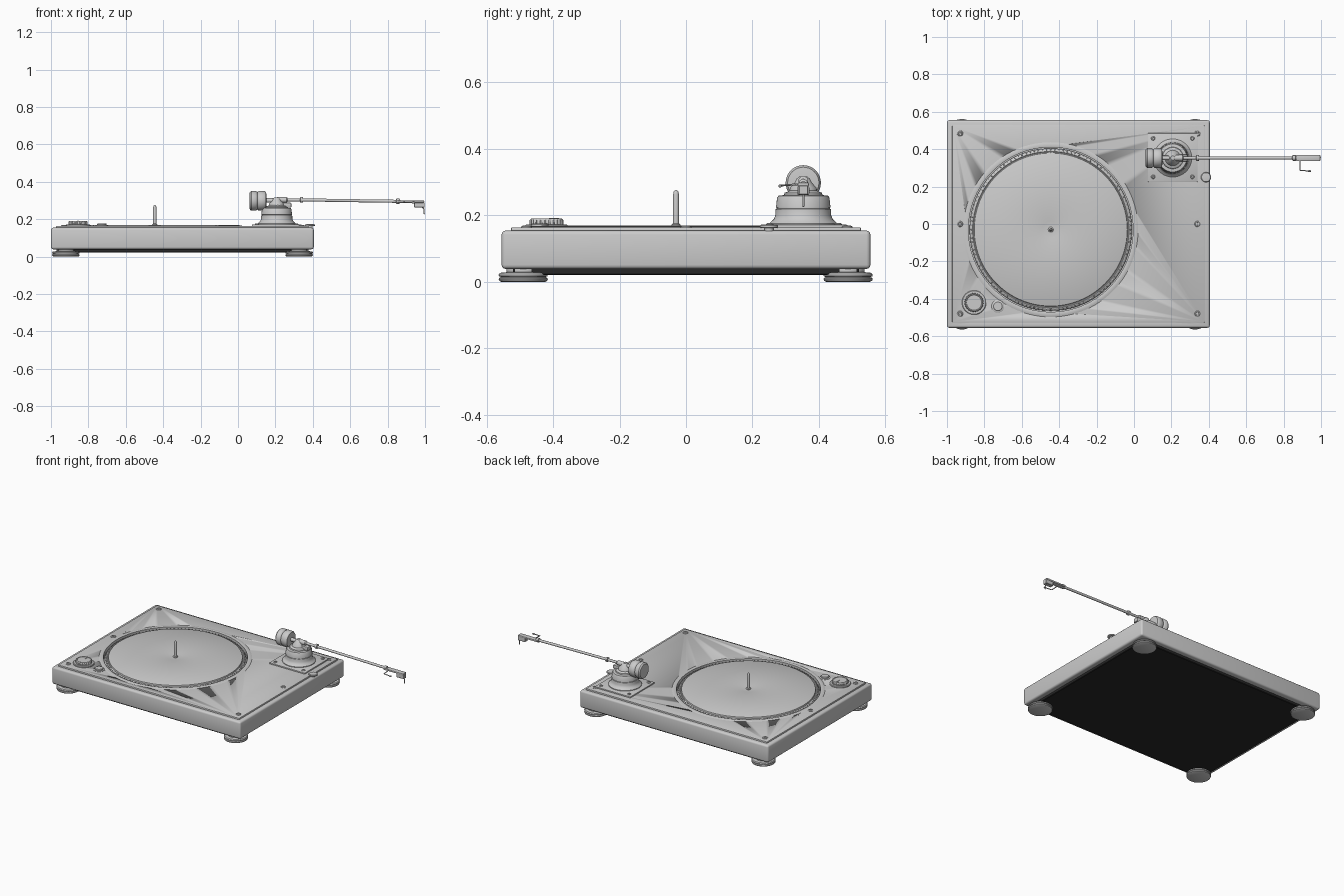
import bpy, bmesh, math
from mathutils import Vector, Matrix

dark = bpy.data.materials.new("dark_panel")
dark.diffuse_color = (0.02, 0.02, 0.02, 1)


def finish(name, bm, mat=None, angle=35):
    bmesh.ops.recalc_face_normals(bm, faces=bm.faces)
    me = bpy.data.meshes.new(name)
    bm.to_mesh(me)
    bm.free()
    ob = bpy.data.objects.new(name, me)
    bpy.context.collection.objects.link(ob)
    if mat:
        me.materials.append(mat)
    bpy.ops.object.select_all(action='DESELECT')
    bpy.context.view_layer.objects.active = ob
    ob.select_set(True)
    bpy.ops.object.shade_smooth_by_angle(angle=math.radians(angle))
    return ob


def box(name, lo, hi, bevel=0.0, segs=2, mat=None):
    bm = bmesh.new()
    lo, hi = Vector(lo), Vector(hi)
    bmesh.ops.create_cube(bm, size=1, matrix=Matrix.Translation((lo + hi) / 2) @ Matrix.Diagonal((*(hi - lo), 1)))
    if bevel:
        bmesh.ops.bevel(bm, geom=bm.edges[:], offset=bevel, segments=segs, profile=0.5, affect='EDGES')
    return finish(name, bm, mat)


def lathe(name, profile, at, n=48, axis='Z', flute=None):
    """Spin (radius, height) points; flute(ring, side) scales the radius."""
    bm = bmesh.new()
    rings = []
    for k, (r, h) in enumerate(profile):
        ring = []
        for i in range(n):
            a = 2 * math.pi * i / n
            q = r * (flute(k, i) if flute else 1)
            p = (q * math.cos(a), q * math.sin(a), h)
            if axis == 'X':
                p = (h, p[0], p[1])
            ring.append(bm.verts.new(Vector(p) + Vector(at)))
        rings.append(ring)
    for a, b in zip(rings, rings[1:]):
        for i in range(n):
            j = (i + 1) % n
            bm.faces.new((a[i], a[j], b[j], b[i]))
    bm.faces.new(rings[0])
    bm.faces.new(rings[-1])
    return finish(name, bm)


def tube(name, points, r):
    cu = bpy.data.curves.new(name, 'CURVE')
    cu.dimensions = '3D'
    cu.bevel_depth = r
    cu.bevel_resolution = 3
    cu.use_fill_caps = True
    sp = cu.splines.new('POLY')
    sp.points.add(len(points) - 1)
    for p, c in zip(sp.points, points):
        p.co = (*c, 1)
    ob = bpy.data.objects.new(name, cu)
    bpy.context.collection.objects.link(ob)
    return ob


PX, PY = -0.445, -0.03      # platter centre
AX, AY, AZ = 0.207, 0.353, 0.30   # tonearm pivot

# Plinth, top plate and underside
plinth = box("plinth", (-1, -0.555, 0.039), (0.405, 0.555, 0.154), 0.012, 3)
plate = box("top_plate", (-0.972, -0.527, 0.145), (0.377, 0.527, 0.164), 0.004)
box("bottom_panel", (-0.965, -0.52, 0.021), (0.37, 0.52, 0.045), 0.003, 1, dark)

# Round platter well cut into plinth and plate
cutter = lathe("well_cutter", [(0.444, 0.12), (0.444, 0.3)], (PX, PY, 0), 96)
for ob in (plinth, plate):
    bpy.context.view_layer.objects.active = ob
    m = ob.modifiers.new("well", 'BOOLEAN')
    m.operation, m.object, m.solver = 'DIFFERENCE', cutter, 'EXACT'
    bpy.ops.object.modifier_apply(modifier=m.name)
bpy.data.objects.remove(cutter)

# Raised lip around the well
bm = bmesh.new()
lip = [(0.47, 0.163), (0.46, 0.1665), (0.446, 0.168), (0.440, 0.166), (0.440, 0.14), (0.47, 0.155)]
N = 96
rings = [[bm.verts.new((PX + r * math.cos(2 * math.pi * i / N), PY + r * math.sin(2 * math.pi * i / N), z))
          for i in range(N)] for r, z in lip]
for k in range(len(lip)):
    a, b = rings[k], rings[(k + 1) % len(lip)]
    for i in range(N):
        j = (i + 1) % N
        bm.faces.new((a[i], a[j], b[j], b[i]))
finish("well_lip", bm)

# Platter with stepped rim, strobe dots and spindle
lathe("platter", [(0.432, 0.122), (0.434, 0.15), (0.430, 0.155), (0.418, 0.160), (0.414, 0.157), (0.411, 0.158),
                  (0.409, 0.167), (0.405, 0.169), (0.05, 0.169), (0.045, 0.168), (0.01, 0.168)], (PX, PY, 0), 96)
bm = bmesh.new()
for i in range(120):
    a = 2 * math.pi * i / 120
    bmesh.ops.create_cone(bm, cap_ends=True, segments=6, radius1=0.004, radius2=0.003, depth=0.006,
                          matrix=Matrix.Translation((PX + 0.425 * math.cos(a), PY + 0.425 * math.sin(a), 0.158)))
finish("strobe_dots", bm)
lathe("spindle", [(0.014, 0.165), (0.014, 0.172), (0.009, 0.176), (0.009, 0.262), (0.007, 0.271), (0.003, 0.276)],
      (PX, PY, 0), 20)

# Feet
for x in (-0.92, 0.327):
    for y in (-0.49, 0.488):
        lathe("foot", [(0.066, 0), (0.072, 0.003), (0.074, 0.008), (0.072, 0.012), (0.068, 0.013), (0.068, 0.015),
                       (0.073, 0.016), (0.074, 0.021), (0.070, 0.027), (0.05, 0.029), (0.05, 0.042)], (x, y, 0), 40)


# Screws
def screw(name, x, y, z, r):
    lathe(name, [(r, -0.003), (r, 0.002), (r * 0.75, 0.005), (r * 0.45, 0.005), (r * 0.4, 0.002)], (x, y, z), 20)


for x in (-0.93, 0.34):
    for y in (-0.48, 0, 0.485):
        screw("plate_screw", x, y, 0.164, 0.016)

# Speed dial, small knob and side button
lathe("dial_base", [(0.065, 0.16), (0.065, 0.169), (0.062, 0.172), (0.04, 0.172)], (-0.855, -0.42, 0))
lathe("speed_dial", [(0.051, 0.17), (0.051, 0.186), (0.046, 0.191), (0.042, 0.191), (0.040, 0.189)],
      (-0.855, -0.42, 0), 96, flute=lambda k, i: 0.93 if k < 2 and i % 4 < 2 else 1)
box("dial_pointer", (-0.857, -0.412, 0.187), (-0.853, -0.382, 0.192))
lathe("small_knob_base", [(0.034, 0.16), (0.034, 0.166), (0.031, 0.168)], (-0.728, -0.44, 0), 32)
lathe("small_knob", [(0.026, 0.165), (0.026, 0.173), (0.023, 0.176), (0.018, 0.176)], (-0.728, -0.44, 0), 32)
lathe("side_button", [(0.024, 0.162), (0.027, 0.164), (0.027, 0.169), (0.024, 0.172), (0.015, 0.173)],
      (0.385, 0.25, 0), 32)
lathe("side_button_stem", [(0.014, 0.15), (0.014, 0.165)], (0.385, 0.25, 0), 20)

# Tonearm base
box("tonearm_plate", (0.075, 0.225, 0.16), (0.34, 0.486, 0.172), 0.003)
for sx in (-1, 1):
    for sy in (-1, 1):
        screw("tonearm_plate_screw", AX + sx * 0.105, 0.355 + sy * 0.103, 0.172, 0.011)
lathe("tonearm_base", [(0.102, 0.17), (0.102, 0.176), (0.097, 0.181), (0.089, 0.188), (0.084, 0.2), (0.083, 0.219),
                       (0.080, 0.22), (0.080, 0.223), (0.082, 0.224), (0.079, 0.252), (0.075, 0.259),
                       (0.058, 0.261), (0.056, 0.268), (0.045, 0.272), (0.04, 0.275)], (AX, AY, 0))
lathe("pivot_post", [(0.042, 0.27), (0.040, 0.283), (0.026, 0.298), (0.020, 0.310), (0.012, 0.317)], (AX, AY, 0), 32)
box("pivot_block", (0.175, AY - 0.018, 0.262), (0.285, AY + 0.018, 0.288), 0.004)

# Counterweight, along x, in two lobes
lathe("counterweight", [(0.035, -0.146), (0.046, -0.144), (0.053, -0.136), (0.053, -0.113), (0.049, -0.107),
                        (0.046, -0.104), (0.049, -0.101), (0.053, -0.095), (0.053, -0.066), (0.047, -0.057),
                        (0.03, -0.055)], (AX, AY, 0.298), 40, 'X')
lathe("counterweight_shaft", [(0.012, -0.06), (0.012, 0.03)], (AX, AY, AZ), 20, 'X')

# Arm tube and collars
tube("arm_tube", [(AX, AY, 0.303), (0.4, AY, 0.302), (0.87, AY, 0.295)], 0.0085)
for x, r, w in ((0.235, 0.015, 0.03), (0.34, 0.015, 0.008), (0.855, 0.014, 0.01)):
    lathe("arm_collar", [(r * 0.7, -w), (r, -w * 0.8), (r, w * 0.8), (r * 0.7, w)],
          (x, AY, 0.303 - max(0, x - 0.35) * 0.015), 20, 'X')

# Headshell, cartridge, stylus and finger lift
box("headshell", (0.85, AY - 0.017, 0.287), (0.996, AY + 0.017, 0.299), 0.004)
box("cartridge", (0.942, AY - 0.014, 0.262), (0.998, AY + 0.014, 0.29), 0.002, 1)
tube("stylus", [(0.985, AY, 0.265), (0.994, AY, 0.255), (0.996, AY, 0.226)], 0.003)
tube("finger_lift", [(0.887, AY - 0.01, 0.294), (0.887, 0.287, 0.29), (0.938, 0.283, 0.288)], 0.003)
lathe("finger_lift_tip", [(0.003, -0.008), (0.005, -0.005), (0.005, 0.005), (0.003, 0.008)],
      (0.938, 0.283, 0.288), 12, 'X')
